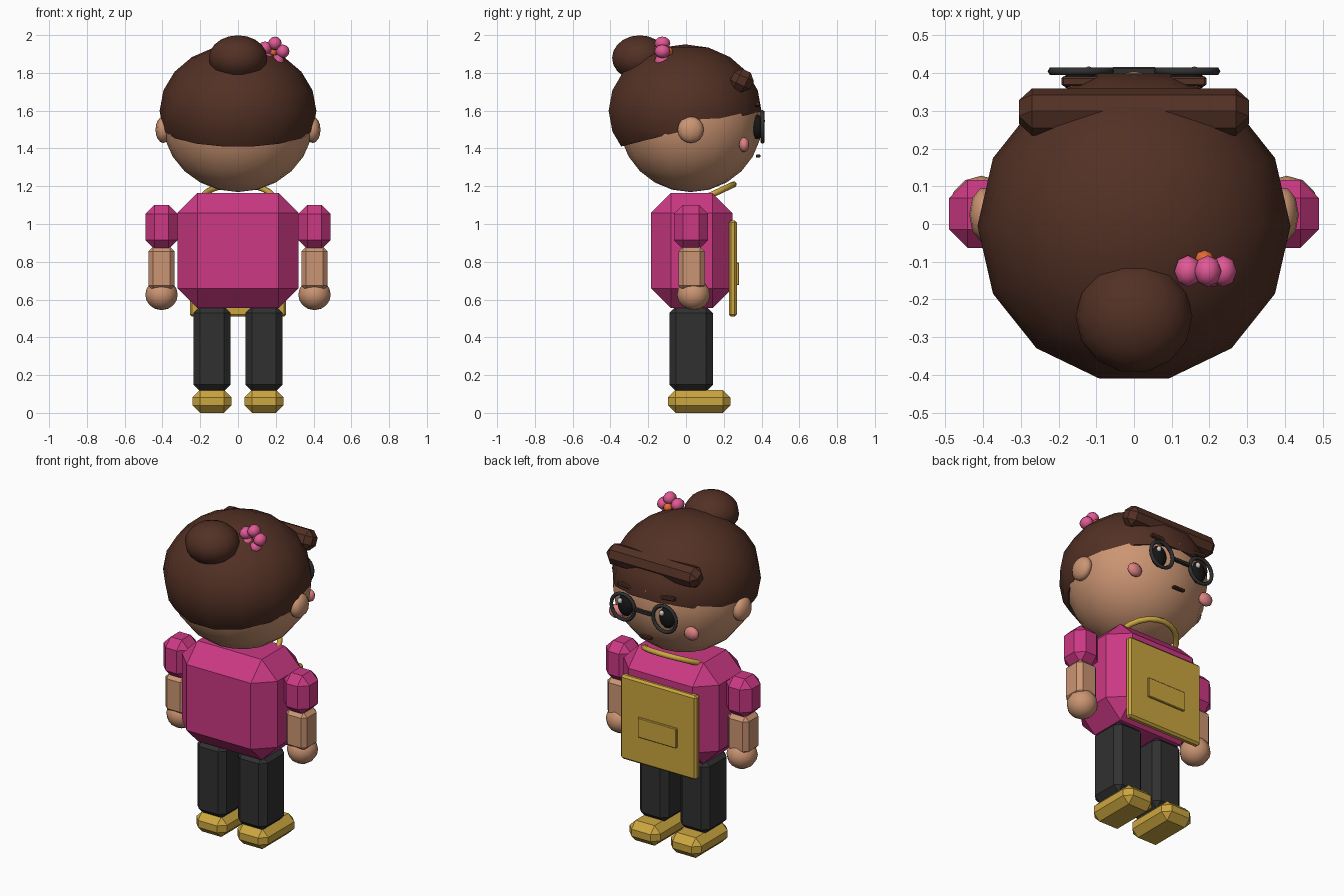
import bpy, bmesh, math
from mathutils import Matrix, Vector

if "Cube" in bpy.data.objects:
    bpy.data.objects.remove(bpy.data.objects["Cube"])


def mat(name, r, g, b):
    m = bpy.data.materials.new(name)
    m.diffuse_color = (r, g, b, 1)
    m.use_nodes = True
    m.node_tree.nodes["Principled BSDF"].inputs["Base Color"].default_value = m.diffuse_color
    return m


SKIN = mat("skin", .60, .30, .17)
HAIR = mat("hair", .085, .03, .018)
PINK = mat("pink_cloth", .60, .04, .23)
GOLD = mat("gold", .60, .38, .05)
BLACK = mat("black", .03, .03, .03)
EYE = mat("eye", .008, .008, .008)
WHITE = mat("white", .9, .9, .9)
BLUSH = mat("blush", .72, .22, .22)
PETAL = mat("petal", .75, .10, .30)
ORANGE = mat("orange", .75, .15, .03)


def finish(name, bm, m, smooth=False):
    me = bpy.data.meshes.new(name)
    bm.to_mesh(me)
    bm.free()
    me.materials.append(m)
    for p in me.polygons:
        p.use_smooth = smooth
    ob = bpy.data.objects.new(name, me)
    bpy.context.collection.objects.link(ob)
    return ob


def box(name, c, size, bevel, m, rot=(0, 0, 0)):
    bm = bmesh.new()
    bmesh.ops.create_cube(bm, size=1)
    bmesh.ops.scale(bm, vec=size, verts=bm.verts)
    if bevel:
        bmesh.ops.bevel(bm, geom=bm.edges[:], offset=bevel, segments=1,
                        affect='EDGES', clamp_overlap=True)
    ob = finish(name, bm, m)
    ob.location, ob.rotation_euler = c, rot
    return ob


def ball(name, c, r, m, seg=14, rings=10, cut=None):
    bm = bmesh.new()
    bmesh.ops.create_uvsphere(bm, u_segments=seg, v_segments=rings, radius=1)
    bmesh.ops.rotate(bm, matrix=Matrix.Rotation(math.pi / 2, 3, 'Z'), verts=bm.verts)
    bmesh.ops.scale(bm, vec=r, verts=bm.verts)
    bmesh.ops.translate(bm, vec=c, verts=bm.verts)
    if cut:
        bmesh.ops.bisect_plane(bm, geom=bm.verts[:] + bm.edges[:] + bm.faces[:],
                               plane_co=cut[0], plane_no=cut[1], clear_inner=True)
        bmesh.ops.holes_fill(bm, edges=[e for e in bm.edges if e.is_boundary])
    ob = finish(name, bm, m, True)
    if cut:  # keep the cut rim crisp
        for p in ob.data.polygons:
            p.use_smooth = len(p.vertices) < 8
    return ob


def ring(name, c, R, r, m, rot, n=20, k=6):
    bm = bmesh.new()
    vs = []
    for i in range(n):
        a = 2 * math.pi * i / n
        for j in range(k):
            b = 2 * math.pi * j / k
            q = R + r * math.cos(b)
            vs.append(bm.verts.new((q * math.cos(a), q * math.sin(a), r * math.sin(b))))
    for i in range(n):
        for j in range(k):
            i2, j2 = (i + 1) % n, (j + 1) % k
            bm.faces.new([vs[i * k + j], vs[i2 * k + j], vs[i2 * k + j2], vs[i * k + j2]])
    ob = finish(name, bm, m, True)
    ob.location, ob.rotation_euler = c, rot
    return ob


# Head, tilted hair cap, bun and fringe (the face looks towards +y)
ball("head", (0, .025, 1.547), (.40, .38, .377), SKIN, 16, 12)
ball("hair_cap", (0, -.005, 1.60), (.415, .415, .352), HAIR, 14, 10,
     cut=((0, 0, 1.497), Vector((0, -.25, 1)).normalized()))
ball("hair_bun", (0, -.245, 1.88), (.155, .15, .12), HAIR, 14, 10)
box("fringe", (0, .297, 1.76), (.61, .115, .115), .034, HAIR, (math.radians(-25), 0, 0))

# Flower in the hair
fx, fz = .187, 1.908
for i in range(5):
    a = math.radians(80 + 72 * i)
    ball("petal", (fx + .05 * math.cos(a), -.125, fz + .05 * math.sin(a)),
         (.036, .042, .036), PETAL, 8, 6)
ball("flower_centre", (fx, -.095, fz + .005), (.026, .026, .026), ORANGE, 8, 6)

# Torso, mouth
box("torso", (0, .03, .86), (.64, .43, .61), .105, PINK)
box("mouth", (0, .382, 1.36), (.08, .025, .016), .004, HAIR)

# Mirrored parts
for s in (-1, 1):
    ball("ear", (s * .395, .025, 1.50), (.042, .073, .07), SKIN, 10, 8)
    ball("cheek", (s * .253, .308, 1.42), (.047, .028, .04), BLUSH, 10, 8)
    ball("eye", (s * .14, .378, 1.515), (.05, .03, .065), EYE, 12, 8)
    ball("eye_glint", (s * .14 + .02, .405, 1.545), (.015, .013, .017), WHITE, 8, 6)
    box("eyebrow", (s * .135, .378, 1.632), (.115, .025, .022), .005, HAIR,
        (0, math.radians(-s * 5), 0))
    ring("glasses_rim", (s * .14, .405, 1.515), .078, .011, BLACK, (math.pi / 2, 0, 0))
    box("sleeve", (s * .405, .027, .985), (.17, .18, .235), .048, PINK)
    box("forearm", (s * .405, .03, .765), (.14, .14, .23), .025, SKIN)
    ball("hand", (s * .405, .04, .627), (.086, .088, .082), SKIN, 12, 8)
    box("leg", (s * .137, .027, .34), (.197, .23, .45), .035, BLACK)
    box("shoe", (s * .138, .07, .062), (.207, .33, .122), .04, GOLD)
box("glasses_bridge", (0, .405, 1.52), (.12, .022, .02), .004, BLACK)

# Board hung from a cord around the neck
box("board", (0, .248, .765), (.51, .043, .51), .012, GOLD)
box("board_plaque", (0, .272, .737), (.26, .018, .12), .004, GOLD)
ring("neck_cord", (0, .08, 1.13), .19, .016, GOLD, (math.radians(25), 0, 0), 24, 8)

# Rest the soles on the ground
low = .001
for ob in bpy.context.collection.objects:
    ob.location.z -= low
